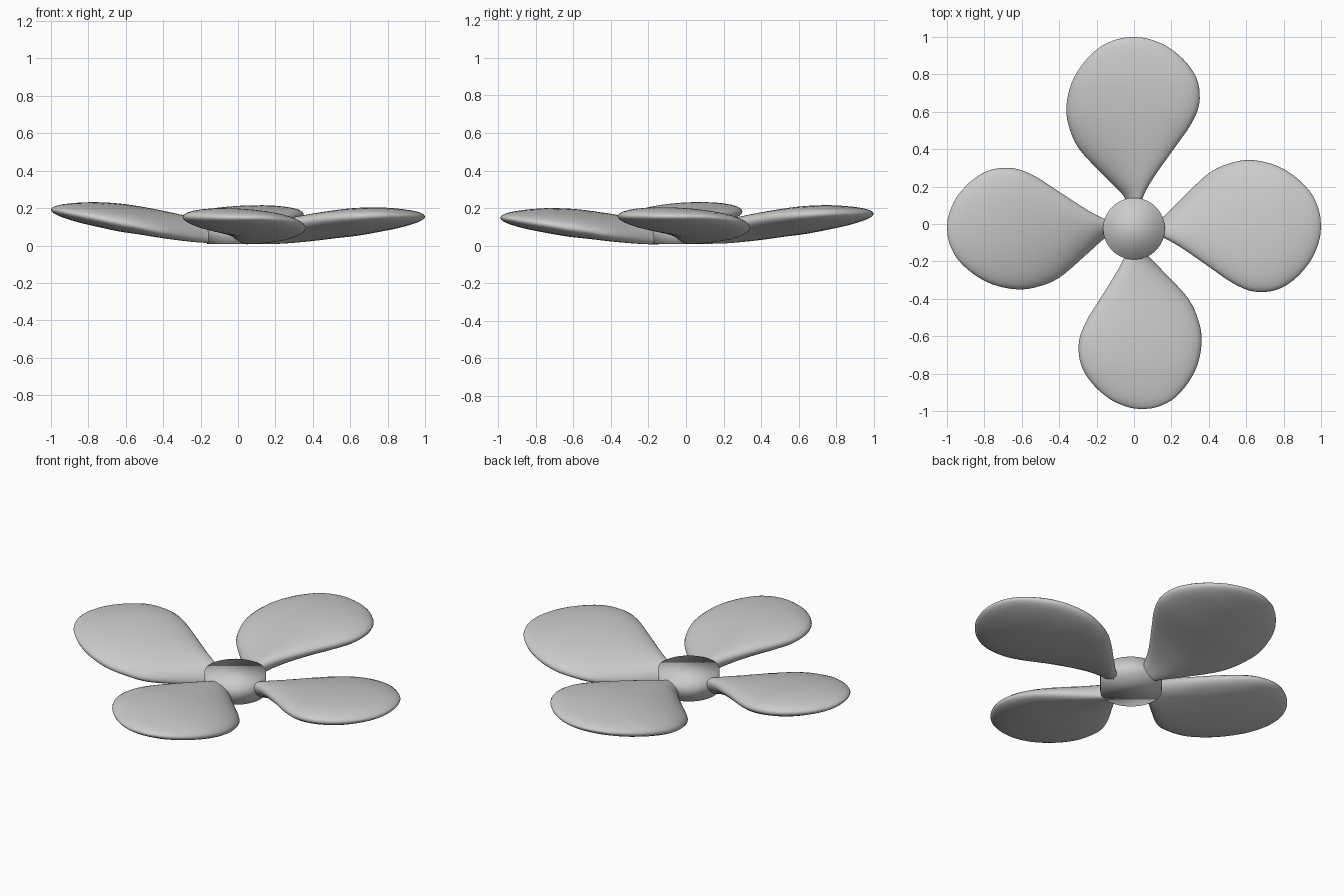
import bpy, bmesh, math

if "Cube" in bpy.data.objects:
    bpy.data.objects.remove(bpy.data.objects["Cube"])

# Blade sections: radius, left edge, right edge, centre height, half thickness, edge tilt
SECTIONS = [
    (0.08, -0.030, 0.030, 0.055, 0.035, 0.020),
    (0.15, -0.050, 0.055, 0.060, 0.045, 0.028),
    (0.25, -0.105, 0.150, 0.075, 0.055, 0.036),
    (0.40, -0.210, 0.290, 0.095, 0.063, 0.038),
    (0.53, -0.300, 0.347, 0.112, 0.068, 0.033),
    (0.64, -0.345, 0.357, 0.123, 0.069, 0.028),
    (0.76, -0.338, 0.328, 0.134, 0.062, 0.020),
    (0.86, -0.280, 0.268, 0.140, 0.050, 0.012),
    (0.94, -0.190, 0.188, 0.145, 0.034, 0.005),
    (0.98, -0.108, 0.112, 0.147, 0.020, 0.001),
    (0.996, -0.048, 0.052, 0.148, 0.009, 0.0),
]


def smooth_sections(rows, steps=4):
    """Catmull-Rom interpolation between the section rows."""
    out = []
    for i in range(len(rows) - 1):
        p0, p1 = rows[max(i - 1, 0)], rows[i]
        p2, p3 = rows[i + 1], rows[min(i + 2, len(rows) - 1)]
        for k in range(steps):
            t = k / steps
            out.append([0.5 * (2 * b + (c - a) * t + (2 * a - 5 * b + 4 * c - d) * t * t
                               + (3 * b - a - 3 * c + d) * t ** 3)
                        for a, b, c, d in zip(p0, p1, p2, p3)])
    out.append(rows[-1])
    return out


def finish(name, bm):
    bmesh.ops.recalc_face_normals(bm, faces=bm.faces)
    for f in bm.faces:
        f.smooth = True
    me = bpy.data.meshes.new(name)
    bm.to_mesh(me)
    bm.free()
    ob = bpy.data.objects.new(name, me)
    bpy.context.collection.objects.link(ob)
    return ob


def blade(name, angle, width, skew, lift, y0, length, n=32):
    bm = bmesh.new()
    ca, sa = math.cos(math.radians(angle)), math.sin(math.radians(angle))

    def place(r, v, z):
        v += skew * r / 0.65
        z += lift * r / 0.65
        r *= length
        return bm.verts.new((r * ca - v * sa, r * sa + v * ca + y0, z))

    rings = []
    for r, left, right, zc, t, tilt in smooth_sections(SECTIONS):
        mid, half = (left + right) / 2 * width, (right - left) / 2 * width
        ring = []
        for j in range(n):
            c, s = math.cos(2 * math.pi * j / n), math.sin(2 * math.pi * j / n)
            ring.append(place(r, mid + half * c, zc + t * s - tilt * c))
        rings.append(ring)
    for a, b in zip(rings, rings[1:]):
        for j in range(n):
            bm.faces.new((a[j], a[(j + 1) % n], b[(j + 1) % n], b[j]))
    # rounded tip and closed root
    tip = place(1.0, 0.0, 0.148)
    for j in range(n):
        bm.faces.new((rings[-1][j], rings[-1][(j + 1) % n], tip))
    bm.faces.new(rings[0])
    return finish(name, bm)


# Four blades, each with slight variations in width, sweep and height
blade("blade_right", 0, 1.0, 0.006, 0.004, -0.022, 1.0)
blade("blade_back", 90, 1.01, 0.0, 0.014, 0.0, 1.0)
blade("blade_left", 180, 0.92, -0.002, 0.028, -0.022, 1.0)
blade("blade_front", 270, 0.935, 0.028, 0.0, 0.0, 0.99)

# Flat round hub
bm = bmesh.new()
bmesh.ops.create_cone(bm, cap_ends=True, segments=64, radius1=0.165, radius2=0.165, depth=0.118)
bmesh.ops.translate(bm, vec=(0, -0.025, 0.067), verts=bm.verts)
finish("hub", bm)
